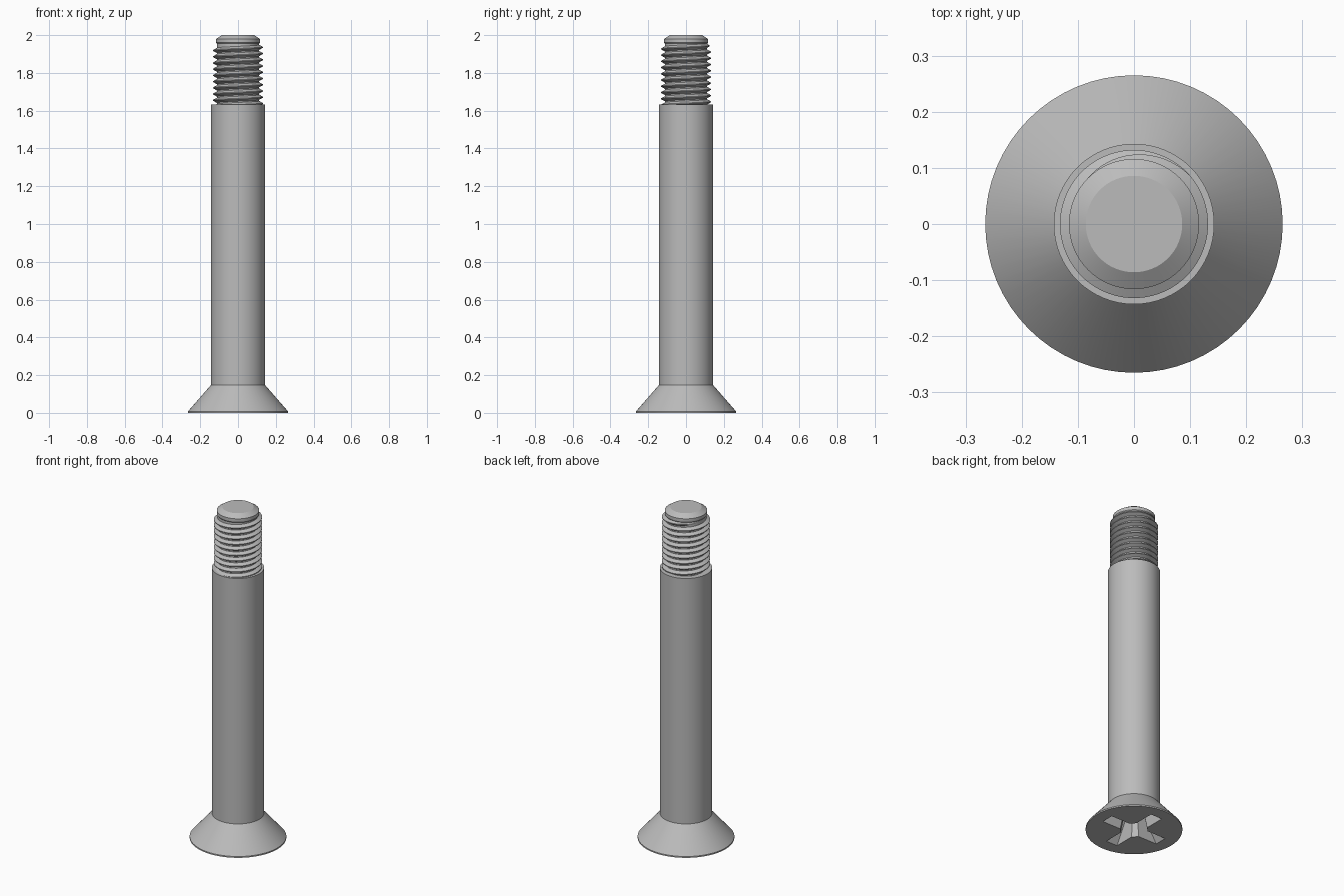
import bpy, bmesh, math

cube = bpy.data.objects.get("Cube")
if cube:
    bpy.data.objects.remove(cube, do_unlink=True)

SEGMENTS = 64
CORE, CREST, PITCH = 0.112, 0.132, 0.033
THREAD_START, THREAD_END = 1.61, 1.95

steel = bpy.data.materials.new("steel grey")
steel.use_nodes = True
steel.diffuse_color = (0.5, 0.5, 0.5, 1)
steel.node_tree.nodes["Principled BSDF"].inputs["Base Color"].default_value = (0.5, 0.5, 0.5, 1)


def make_object(name, bm):
    bmesh.ops.recalc_face_normals(bm, faces=bm.faces)
    mesh = bpy.data.meshes.new(name)
    bm.to_mesh(mesh)
    bm.free()
    mesh.materials.append(steel)
    obj = bpy.data.objects.new(name, mesh)
    bpy.context.collection.objects.link(obj)
    return obj


def smooth(obj, degrees):
    bpy.ops.object.select_all(action="DESELECT")
    obj.select_set(True)
    bpy.context.view_layer.objects.active = obj
    bpy.ops.object.shade_smooth_by_angle(angle=math.radians(degrees))


def loft(bm, rings):
    """Skin closed rings of points and cap both ends."""
    rows = [[bm.verts.new(p) for p in ring] for ring in rings]
    for a, b in zip(rows, rows[1:]):
        for i in range(len(a)):
            j = (i + 1) % len(a)
            bm.faces.new((a[i], a[j], b[j], b[i]))
    bm.faces.new(rows[0])
    bm.faces.new(rows[-1])


def circle(radius, z):
    return [(radius * math.cos(math.tau * i / SEGMENTS),
             radius * math.sin(math.tau * i / SEGMENTS), z) for i in range(SEGMENTS)]


def lathe(name, profile):
    bm = bmesh.new()
    loft(bm, [circle(r, z) for r, z in profile])
    return make_object(name, bm)


# Countersunk head, plain shank and threaded core with a chamfered tip
body = lathe("screw_body", [
    (0.265, 0), (0.265, 0.008), (0.143, 0.148), (0.143, 1.632),
    (CORE, 1.632), (CORE, 1.955), (0.116, 1.96), (0.116, 1.98), (0.086, 2)])


# Cross recess cutter: four tapering arms with bevelled inner corners
def cross(length, width, corner, z):
    quarter = [(length, -width), (length, width), (corner, width), (width, corner)]
    ring = []
    for k in range(4):
        c, s = round(math.cos(k * math.pi / 2)), round(math.sin(k * math.pi / 2))
        ring += [(x * c - y * s, x * s + y * c, z) for x, y in quarter]
    return ring


bm = bmesh.new()
loft(bm, [cross(0.198, 0.039, 0.068, -0.01), cross(0.10, 0.027, 0.045, 0.125)])
cutter = make_object("recess_cutter", bm)
cutter.hide_render = True
cutter.hide_set(True)
cut = body.modifiers.new("cross_recess", "BOOLEAN")
cut.operation = "DIFFERENCE"
cut.solver = "EXACT"
cut.object = cutter

# Apply the recess, then drop the cutter
graph = bpy.context.evaluated_depsgraph_get()
body.data = bpy.data.meshes.new_from_object(body.evaluated_get(graph))
body.modifiers.clear()
bpy.data.objects.remove(cutter, do_unlink=True)
smooth(body, 25)

# Right-handed helical thread that fades out near the tip
turns = (THREAD_END - THREAD_START) / PITCH
steps = int(turns * SEGMENTS)
end_angle = math.radians(160)
sections = []
for i in range(steps + 1):
    angle = end_angle - math.tau * (steps - i) / SEGMENTS
    z = THREAD_END - PITCH * (steps - i) / SEGMENTS
    fade = min(1, (steps - i) / (SEGMENTS * 0.33))
    crest = CORE + (CREST - CORE) * fade
    half = PITCH * 0.47
    profile = [(CORE - 0.004, -half), (crest, -PITCH * 0.07),
               (crest, PITCH * 0.07), (CORE - 0.004, half)]
    sections.append([(r * math.cos(angle), r * math.sin(angle), z + h) for r, h in profile])
bm = bmesh.new()
loft(bm, sections)
thread = make_object("thread", bm)
smooth(thread, 25)
